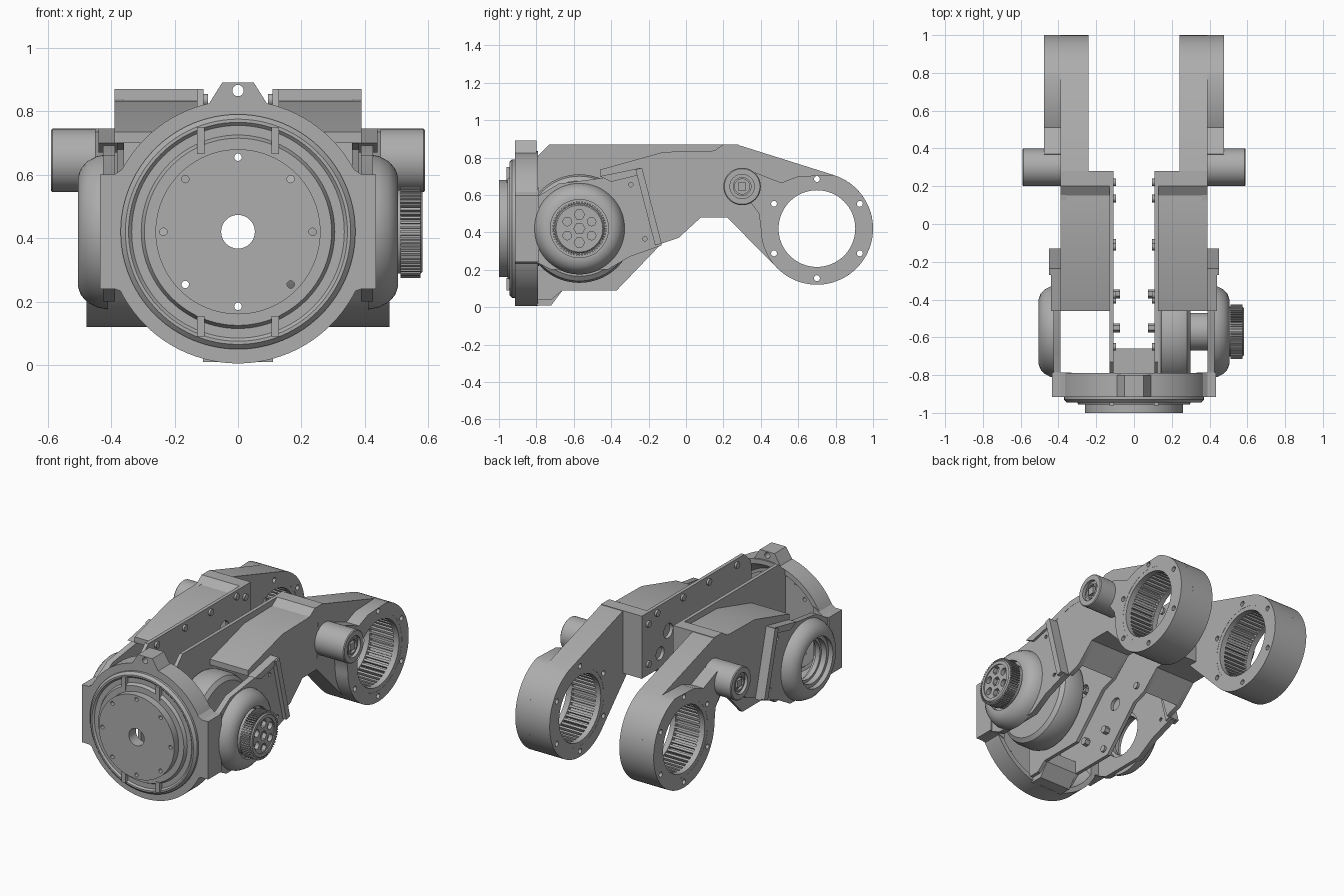
import bpy, bmesh
from math import sin, cos, pi, radians

if "Cube" in bpy.data.objects:
    bpy.data.objects.remove(bpy.data.objects["Cube"], do_unlink=True)

grey = bpy.data.materials.new("machined_grey")
grey.use_nodes = True
grey.diffuse_color = (0.42, 0.42, 0.42, 1)
grey.node_tree.nodes["Principled BSDF"].inputs["Base Color"].default_value = grey.diffuse_color

HUB = (-0.57, 0.42)    # side joint centre (y, z)
EYE = (0.70, 0.42)     # rear eye centre
BOSS = (0.30, 0.645)   # side boss centre


def finish(name, bm, cutters=(), mirror=False):
    """Turn a bmesh into a shaded object, cut it, then mirror it."""
    bmesh.ops.remove_doubles(bm, verts=bm.verts, dist=1e-5)
    bmesh.ops.recalc_face_normals(bm, faces=bm.faces)
    mesh = bpy.data.meshes.new(name)
    bm.to_mesh(mesh)
    bm.free()
    mesh.materials.append(grey)
    ob = bpy.data.objects.new(name, mesh)
    bpy.context.collection.objects.link(ob)
    bpy.ops.object.select_all(action='DESELECT')
    bpy.context.view_layer.objects.active = ob
    ob.select_set(True)
    for cutter in cutters:
        mod = ob.modifiers.new("cut", 'BOOLEAN')
        mod.operation, mod.solver, mod.object = 'DIFFERENCE', 'EXACT', cutter
        bpy.ops.object.modifier_apply(modifier=mod.name)
        bpy.data.objects.remove(cutter, do_unlink=True)
    bpy.ops.object.shade_smooth_by_angle(angle=radians(32))
    if mirror:
        ob.modifiers.new("mirror", 'MIRROR')
    return ob


def add_prism(bm, outline, a, b, axis='x'):
    """Extrude an outline from a to b along an axis."""
    def place(p, t):
        return (t, p[0], p[1]) if axis == 'x' else (p[0], t, p[1])
    lo = [bm.verts.new(place(p, a)) for p in outline]
    hi = [bm.verts.new(place(p, b)) for p in outline]
    bm.faces.new(lo)
    bm.faces.new(hi[::-1])
    for i in range(len(lo)):
        j = (i + 1) % len(lo)
        bm.faces.new((lo[i], hi[i], hi[j], lo[j]))


def arc(c, r, start, end, n):
    return [(c[0] + r * cos(radians(start + (end - start) * i / n)),
             c[1] + r * sin(radians(start + (end - start) * i / n))) for i in range(n + 1)]


def disc(c, r, n=24):
    return arc(c, r, 0, 360, n)[:-1]


def cutter(holes, a, b, axis='x'):
    bm = bmesh.new()
    for c, r, n in holes:
        add_prism(bm, disc(c, r, n), a, b, axis)
    ob = finish("hole_cutter", bm)
    ob.hide_render = True
    return ob


def prism(name, outline, a, b, axis='x', holes=(), mirror=False):
    bm = bmesh.new()
    add_prism(bm, outline, a, b, axis)
    cuts = [cutter(holes, a - 0.05, b + 0.05, axis)] if holes else []
    return finish(name, bm, cuts, mirror)


def lathe(name, profile, c, axis='x', n=64, cutters=(), mirror=False):
    """Spin a closed (radius, distance) loop about an axis through c."""
    bm = bmesh.new()
    rings = []
    for i in range(n):
        a = 2 * pi * i / n
        ring = []
        for r, t in profile:
            u, v = c[0] + r * cos(a), c[1] + r * sin(a)
            ring.append(bm.verts.new((t, u, v) if axis == 'x' else (u, t, v)))
        rings.append(ring)
    for i in range(n):
        p, q = rings[i], rings[(i + 1) % n]
        for j in range(len(profile)):
            k = (j + 1) % len(profile)
            if profile[j][0] + profile[k][0] > 0:
                bm.faces.new((p[j], p[k], q[k], q[j]))
    bmesh.ops.dissolve_degenerate(bm, dist=1e-5, edges=bm.edges)
    return finish(name, bm, cutters, mirror)


def teeth(name, c, r0, r1, a, b, count, mirror=False):
    bm = bmesh.new()
    w = 90 / count
    for i in range(count):
        m = 360 * i / count
        add_prism(bm, arc(c, r0, m - w, m + w, 1) + arc(c, r1, m + w, m - w, 1), a, b)
    return finish(name, bm, mirror=mirror)


def box(u0, u1, v0, v1):
    return [(u0, v0), (u1, v0), (u1, v1), (u0, v1)]


# Front flange, its side blocks and the output disc
MID = (0, 0.42)
lathe("front_flange", [(0.31, -0.915), (0.415, -0.915), (0.415, -0.79), (0.385, -0.79)], MID, 'y', 96)
prism("flange_side_block", [(0.33, 0.22), (0.39, 0.24), (0.435, 0.24), (0.435, 0.6),
      (0.39, 0.6), (0.33, 0.64)], -0.915, -0.785, 'y', mirror=True)
bolt_holes = [(p, 0.012, 12) for p in disc(MID, 0.235, 8)]
lathe("output_disc", [(0.053, -0.93), (0.053, -1), (0.26, -1), (0.26, -0.955), (0.295, -0.955),
      (0.305, -0.935), (0.335, -0.935), (0.345, -0.945), (0.355, -0.945), (0.37, -0.93),
      (0.37, -0.9), (0.3, -0.9), (0.3, -0.93)], MID, 'y', 96,
      [cutter(bolt_holes, -1.05, -0.9, 'y')])
for z0, z1, label in ((0.665, 0.75, "upper"), (0.09, 0.155, "lower")):
    prism(label + "_disc_rib", box(0.105, 0.13, z0, z1), -0.96, -0.92, 'y', mirror=True)
lug = prism("top_lug", [(-0.1, 0.81), (0.1, 0.81), (0.05, 0.89), (-0.05, 0.89)], -0.915, -0.8, 'y',
            holes=[((0, 0.865), 0.018, 16)])
prism("lower_web", [(-0.8, 0.01), (-0.72, 0.01), (-0.66, 0.09), (-0.66, 0.17), (-0.8, 0.17)], -0.11, 0.11)

# Inner plates with their bolts
prism("inner_plate", [(-0.8, 0.04), (-0.72, 0.04), (-0.66, 0.09), (-0.37, 0.09), (-0.13, 0.34),
      (-0.04, 0.37), (0.08, 0.48), (0.28, 0.48), (0.28, 0.87), (-0.73, 0.87), (-0.8, 0.8)],
      0.108, 0.13, mirror=True,
      holes=[((0.02, 0.68), 0.045, 24), ((0.1, 0.57), 0.04, 24), ((-0.3, 0.4), 0.04, 24)])
bm = bmesh.new()
for p in ((-0.65, 0.835), (-0.375, 0.835), (-0.12, 0.835), (0.135, 0.835), (0.22, 0.8),
          (0.22, 0.55), (-0.1, 0.435), (-0.4, 0.14), (-0.72, 0.12)):
    add_prism(bm, disc(p, 0.02, 12), 0.095, 0.11)
for p in ((-0.37, 0.6), (-0.55, 0.6), (-0.37, 0.25), (-0.55, 0.25)):
    add_prism(bm, disc(p, 0.024, 6), 0.075, 0.11)
finish("plate_bolts", bm, mirror=True)

# Arm shell: sloped cover, outer wall, end wall and floor
prism("arm_cover", [(-0.46, 0.735), (-0.12, 0.83), (0.15, 0.835), (0.2, 0.87), (0.28, 0.87),
      (0.28, 0.83), (0.15, 0.8), (-0.12, 0.79), (-0.46, 0.7)], 0.13, 0.39, mirror=True)
prism("arm_outer_wall", [(-0.46, 0.7), (-0.12, 0.81), (0.28, 0.85), (0.28, 0.48), (0.08, 0.48),
      (-0.04, 0.37), (-0.13, 0.34), (-0.24, 0.68)], 0.36, 0.389, mirror=True)
prism("arm_end_wall", box(0.25, 0.28, 0.48, 0.86), 0.13, 0.25, mirror=True)
prism("arm_floor", [(0.25, 0.48), (0.08, 0.48), (-0.04, 0.37), (-0.04, 0.4), (0.07, 0.505),
      (0.25, 0.505)], 0.13, 0.36, mirror=True)

# Rear arm with a toothed eye
eye_bolts = [(p, 0.016, 12) for p in arc(EYE, 0.265, 30, 330, 5)]
rear_outline = [(0.22, 0.48), (0.24, 0.87), (0.27, 0.87)] + arc(EYE, 0.3, 73, -135, 44)
prism("rear_arm", rear_outline, 0.24, 0.39, holes=[(EYE, 0.232, 64)] + eye_bolts, mirror=True)
prism("rear_eye_face", arc(EYE, 0.3, 73, -180, 52) + [(0.39, 0.5), (0.33, 0.58), (0.37, 0.72),
      (0.51, 0.665), (0.6, 0.7)], 0.388, 0.477, holes=[(EYE, 0.232, 64)] + eye_bolts, mirror=True)
for label, a, b in (("inner", 0.241, 0.275), ("outer", 0.44, 0.476)):
    lathe(label + "_eye_lip", [(0.205, a), (0.235, a), (0.235, b), (0.205, b)], EYE, mirror=True)
teeth("eye_teeth", EYE, 0.208, 0.235, 0.27, 0.442, 48, True)

# Side boss with a square socket key
lathe("side_boss", [(0, 0.385), (0.1, 0.385), (0.1, 0.585), (0.095, 0.59), (0.065, 0.59),
      (0.065, 0.57), (0.05, 0.57), (0.05, 0.58), (0.04, 0.58), (0.04, 0.565), (0, 0.565)],
      BOSS, n=48, mirror=True)
prism("boss_key", box(BOSS[0] - 0.022, BOSS[0] + 0.022, BOSS[1] - 0.022, BOSS[1] + 0.022),
      0.56, 0.582, mirror=True)

# Side bracket, clamp rib and domed bearing housing
prism("side_bracket", [(-0.91, 0.24), (-0.91, 0.6), (-0.78, 0.6), (-0.68, 0.66), (-0.45, 0.69),
      (-0.24, 0.74), (-0.13, 0.33), (-0.3, 0.27), (-0.42, 0.2), (-0.72, 0.2), (-0.8, 0.24)],
      0.388, 0.425, holes=[(HUB, 0.14, 48), ((-0.89, 0.55), 0.01, 10), ((-0.89, 0.29), 0.01, 10),
      ((-0.295, 0.655), 0.012, 10), ((-0.22, 0.365), 0.012, 10)], mirror=True)
prism("clamp_rib", [(-0.27, 0.735), (-0.235, 0.745), (-0.13, 0.34), (-0.165, 0.33)],
      0.38, 0.45, mirror=True)
prism("clamp_top", [(-0.46, 0.7), (-0.24, 0.745), (-0.235, 0.71), (-0.4, 0.67)], 0.38, 0.44, mirror=True)
lathe("bearing_housing", [(0.245, 0.41), (0.238, 0.445), (0.222, 0.475), (0.2, 0.495), (0.172, 0.505),
      (0.155, 0.505), (0.155, 0.475), (0.135, 0.475), (0.135, 0.44), (0.12, 0.44), (0.12, 0.41)],
      HUB, n=72, mirror=True)

# Drive drum on the left with its toothed pulley
lathe("drive_drum", [(0, 0.135), (0.265, 0.135), (0.283, 0.145), (0.29, 0.165), (0.29, 0.25),
      (0.28, 0.28), (0.255, 0.298), (0.1, 0.3), (0.1, 0.45), (0, 0.45)], HUB, n=72)
face_holes = [(HUB, 0.03, 6)] + [(p, 0.028 if i in (1, 4) else 0.023, 6 if i in (1, 4) else 16)
              for i, p in enumerate(arc(HUB, 0.075, 30, 330, 5))]
lathe("pulley", [(0, 0.44), (0.132, 0.44), (0.132, 0.575), (0.125, 0.582), (0.105, 0.582),
      (0.105, 0.575), (0, 0.575)], HUB, n=60, cutters=[cutter(face_holes, 0.55, 0.65)])
teeth("pulley_teeth", HUB, 0.13, 0.145, 0.512, 0.575, 60)
